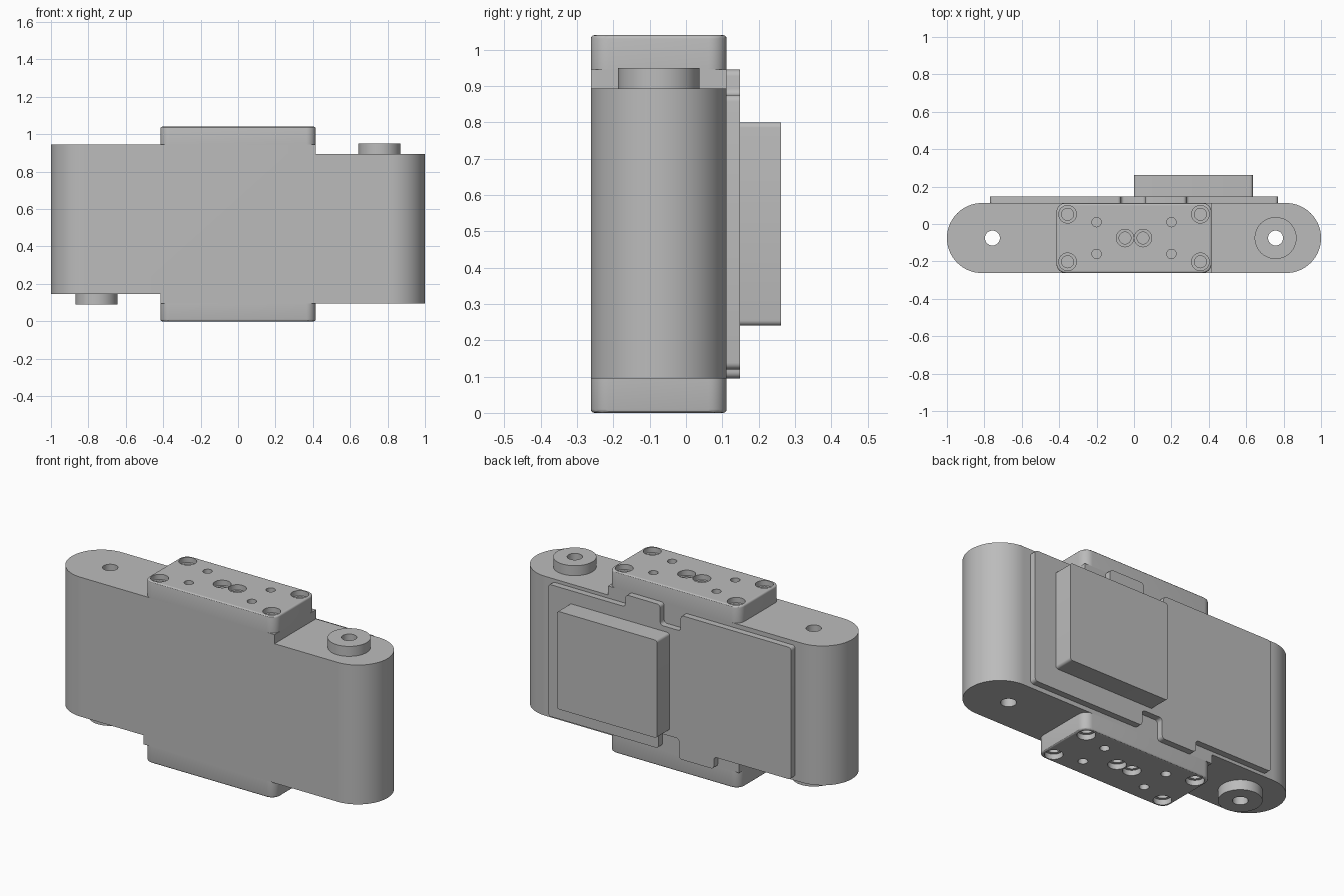
import bpy, bmesh, math

old = bpy.data.objects.get("Cube")
if old:
    bpy.data.objects.remove(old, do_unlink=True)

grey = bpy.data.materials.new("plain grey")
grey.use_nodes = True
colour = (0.5, 0.5, 0.5, 1)
grey.diffuse_color = colour
grey.node_tree.nodes["Principled BSDF"].inputs["Base Color"].default_value = colour

H, MID_Y, R = 1.04, -0.075, 0.187      # height, body centre line, end radius
LOW, TOP = 0.095, 0.945                # middle body limits
STEP = 0.052                           # offset between the two halves


def prism(name, points, lo, hi, radius=0.0, segments=6, axis="Z", rim=0.0):
    """Extrude a corner-rounded outline along z or y; rim softens the far cap."""
    bm = bmesh.new()
    bm.faces.new([bm.verts.new((a, b, lo)) for a, b in points])
    if radius:
        bmesh.ops.bevel(bm, geom=bm.verts[:], offset=radius, segments=segments,
                        profile=0.5, affect="VERTICES")
        bmesh.ops.remove_doubles(bm, verts=bm.verts, dist=0.0005)
    out = bmesh.ops.extrude_face_region(bm, geom=bm.faces[:])["geom"]
    for v in out:
        if isinstance(v, bmesh.types.BMVert):
            v.co.z = hi
    if rim:
        edges = [e for e in bm.edges if all(abs(v.co.z - hi) < 1e-5 for v in e.verts)]
        bmesh.ops.bevel(bm, geom=edges, offset=rim, segments=3, profile=0.5,
                        affect="EDGES")
    if axis == "Y":
        for v in bm.verts:
            v.co.y, v.co.z = v.co.z, v.co.y
    bmesh.ops.recalc_face_normals(bm, faces=bm.faces)
    mesh = bpy.data.meshes.new(name)
    bm.to_mesh(mesh)
    bm.free()
    mesh.materials.append(grey)
    ob = bpy.data.objects.new(name, mesh)
    bpy.context.collection.objects.link(ob)
    return ob


def rect(x0, x1, y0, y1):
    return [(x0, y0), (x1, y0), (x1, y1), (x0, y1)]


def disc(x, y, r, n=32):
    return [(x + r * math.cos(2 * math.pi * i / n),
             y + r * math.sin(2 * math.pi * i / n)) for i in range(n)]


def activate(ob):
    bpy.ops.object.select_all(action="DESELECT")
    ob.select_set(True)
    bpy.context.view_layer.objects.active = ob


def cut(ob, cutters):
    activate(ob)
    for c in cutters:
        mod = ob.modifiers.new("cut", "BOOLEAN")
        mod.operation, mod.solver, mod.object = "DIFFERENCE", "EXACT", c
        bpy.ops.object.modifier_apply(modifier=mod.name)
        bpy.data.objects.remove(c, do_unlink=True)


def smooth(ob):
    activate(ob)
    bpy.ops.object.shade_smooth_by_angle(angle=math.radians(30))


def bore(x):
    return prism("bore_cutter", disc(x, MID_Y, 0.04), -1, 2)


# Main body: rounded ends, each half stepped the opposite way
front, back = MID_Y - R, MID_Y + R
body = prism("body", rect(-1, 1, front, back), LOW, TOP, R - 0.0001, 24)
cut(body, [prism("step_cutter", rect(0.415, 2, -1, 1), TOP - STEP, 2),
           prism("step_cutter", rect(-2, -0.415, -1, 1), -1, LOW + STEP),
           bore(-0.757), bore(0.757)])
smooth(body)

# Bored bosses, one on top and one underneath
for name, x, lo, hi in (("top_boss", 0.757, TOP - STEP, 0.95),
                        ("bottom_boss", -0.757, H - 0.95, LOW + STEP)):
    boss = prism(name, disc(x, MID_Y, 0.112, 64), lo, hi)
    cut(boss, [bore(x)])
    smooth(boss)

# Bolted end plates with counterbored screw holes and small pin holes
screws = [(x, MID_Y + y) for x in (-0.355, 0.355) for y in (-0.127, 0.127)]
screws += [(-0.048, MID_Y), (0.048, MID_Y)]
pins = [(x, MID_Y + y) for x in (-0.2, 0.2) for y in (-0.085, 0.085)]
for name, inner, outer in (("top_plate", TOP, H), ("bottom_plate", LOW, 0)):
    way = 1 if outer > inner else -1
    plate = prism(name, rect(-0.415, 0.415, front, back), inner, outer, 0.05, 8, rim=0.01)
    holes = []
    for spots, r, depth in ((screws, 0.047, 0.03), (screws, 0.032, 0.07),
                            (pins, 0.025, 0.07)):
        for x, y in spots:
            holes.append(prism("hole_cutter", disc(x, y, r), outer - way * depth,
                               outer + way * 0.05))
    cut(plate, holes)
    smooth(plate)

# Back cover outline: half is listed, the other half is it turned half a turn
half = [(0.07, 0.21), (0.07, 0.12), (0.77, 0.12), (0.77, 0.875),
        (0.28, 0.875), (0.28, TOP), (0.06, TOP), (0.06, 0.83)]
outline = half + [(-x, H - z) for x, z in half]
cover = prism("back_cover", outline, back, 0.148, 0.018, 5, axis="Y")
smooth(cover)

# Raised pad on the cover
pad = prism("back_pad", rect(0, 0.635, 0.24, 0.8), 0.148, 0.262, 0.015, 5, axis="Y")
smooth(pad)
